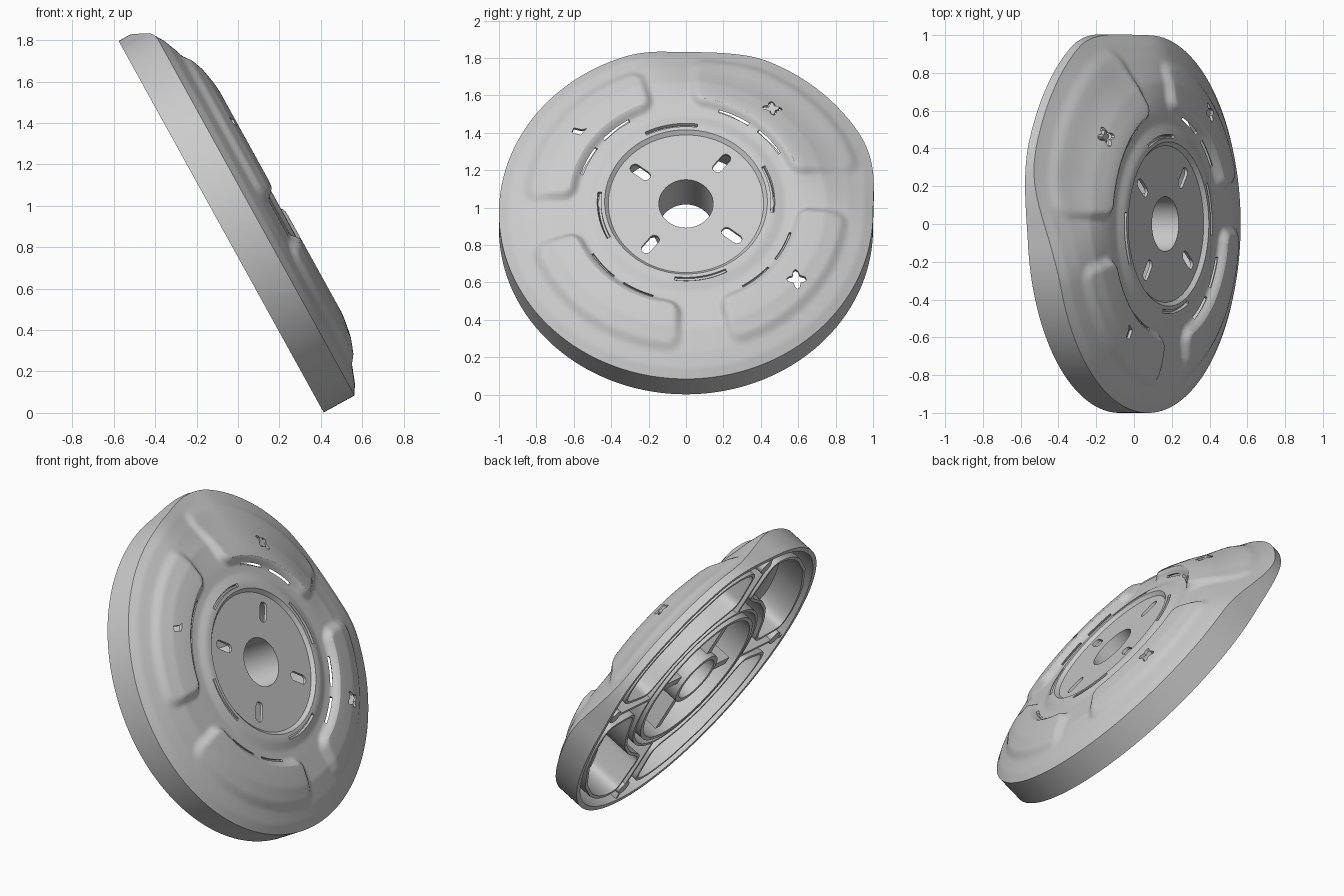
import bpy, bmesh, math
from mathutils import Matrix, Vector

if "Cube" in bpy.data.objects:
    bpy.data.objects.remove(bpy.data.objects["Cube"])

# Single grey plastic
grey = bpy.data.materials.new("plain_grey")
grey.use_nodes = True
grey.diffuse_color = (0.6, 0.6, 0.6, 1)
grey.node_tree.nodes["Principled BSDF"].inputs["Base Color"].default_value = (0.6, 0.6, 0.6, 1)

# Disc frame: local x = world y, local y = up the slope, local z = disc axis
TILT = math.radians(28.9)
S, C = math.sin(TILT), math.cos(TILT)
AXIS = Vector((C, 0, S))
SLOPE = Vector((-S, 0, C)) * 1.012
FRAME = Matrix.Translation((-0.075, 0, 0.888)) @ Matrix(
    ((0, SLOPE.x, AXIS.x), (1, 0, 0), (0, SLOPE.z, AXIS.z))).to_4x4()

N = 288
PADS = [math.radians(52 + 90 * k) for k in range(4)]
GAPS = [math.radians(10 + 90 * k) for k in range(4)]
PROFILE = [(0.145, 0.275), (0.415, 0.275), (0.435, 0.295), (0.47, 0.295), (0.53, 0.275),
           (0.6, 0.272), (0.75, 0.262), (0.87, 0.23), (0.95, 0.2), (1.0, 0.17)]


def turn(a, b):
    return (a - b + math.pi) % (2 * math.pi) - math.pi


def smooth(t):
    t = max(0, min(1, t))
    return t * t * (3 - 2 * t)


def sector(a, centre, flat, fade):
    """One near an angle in degrees, falling to zero beyond it."""
    off = abs(turn(a, math.radians(centre)))
    return smooth((math.radians(flat + fade) - off) / math.radians(fade))


def swell(a, r):
    """Outward bulge of the rim beside the upper pad."""
    return r * (1 + 0.075 * sector(a, 48, 18, 30) * smooth((r - 0.7) / 0.3))


def pad_height(r, a):
    best = 0
    for i, p in enumerate(PADS):
        outer = 0.95 if i == 0 else 0.88
        mid, half = (outer + 0.575) / 2, (outer - 0.575) / 2
        x = abs(r - mid) - half + 0.09
        y = (abs(turn(a, p)) - math.radians(37)) * r + 0.09
        dist = 0.09 - math.hypot(max(x, 0), max(y, 0)) - min(max(x, y), 0)
        tall = 0.04 - 0.02 * smooth((r - 0.6) / 0.28)
        best = max(best, tall * smooth(dist / 0.055))
    return best


def height(r, a):
    for (r0, h0), (r1, h1) in zip(PROFILE, PROFILE[1:]):
        if r <= r1:
            break
    base = h0 + (h1 - h0) * min(1, (r - r0) / (r1 - r0))
    droop = 0.12 * sector(a, 50, 22, 38) * smooth((r - 0.58) / 0.42)
    return base + pad_height(r, a) - droop


def polar(r, a, z):
    r = swell(a, r)
    return (r * math.cos(a), r * math.sin(a), z)


def finish(name, verts, faces, thick=0, cutters=()):
    mesh = bpy.data.meshes.new(name)
    mesh.from_pydata([FRAME @ Vector(v) for v in verts], [], faces)
    mesh.materials.append(grey)
    ob = bpy.data.objects.new(name, mesh)
    bpy.context.collection.objects.link(ob)
    bpy.ops.object.select_all(action='DESELECT')
    bpy.context.view_layer.objects.active = ob
    ob.select_set(True)
    if thick:
        mod = ob.modifiers.new("thickness", 'SOLIDIFY')
        mod.thickness, mod.offset = thick, -1
        bpy.ops.object.modifier_apply(modifier=mod.name)
    for cutter in cutters:
        mod = ob.modifiers.new("cut", 'BOOLEAN')
        mod.operation, mod.object, mod.solver = 'DIFFERENCE', cutter, 'EXACT'
        bpy.ops.object.modifier_apply(modifier=mod.name)
        bpy.data.objects.remove(cutter)
    bpy.ops.object.shade_smooth_by_angle(angle=math.radians(30))
    return ob


def prism(name, outline, z0, z1):
    n = len(outline)
    verts = [(x, y, z) for z in (z0, z1) for x, y in outline]
    faces = [list(range(n))[::-1], list(range(n, 2 * n))]
    faces += [(i, (i + 1) % n, n + (i + 1) % n, n + i) for i in range(n)]
    return finish(name, verts, faces)


def wall(name, path, thick, closed=True, low=0.0):
    """Upright wall along a polar path, reaching the underside of the shell."""
    n = len(path)
    verts = [polar(r, a, low) for r, a in path]
    verts += [polar(r, a, height(r, a) - (0 if r > 0.99 else 0.015)) for r, a in path]
    faces = [(i, (i + 1) % n, n + (i + 1) % n, n + i) for i in range(n if closed else n - 1)]
    return finish(name, verts, faces, thick)


def ring(r, n=144):
    return [(r, 2 * math.pi * i / n) for i in range(n)]


def place(outline, r, a):
    """Move a small outline to a polar position, its x axis radial."""
    c, s = math.cos(a), math.sin(a)
    return [(c * (r + x) - s * y, s * (r + x) + c * y) for x, y in outline]


def star(size, n=32):
    steps = [2 * math.pi * i / n for i in range(n)]
    return [(size * (1 - 0.32 * math.cos(4 * t)) * math.cos(t),
             size * (1 - 0.32 * math.cos(4 * t)) * math.sin(t)) for t in steps]


def capsule(length, radius, n=12):
    pts = []
    for side in (1, -1):
        for i in range(n + 1):
            t = math.pi * (i / n - 0.5)
            pts.append((side * (length + radius * math.cos(t)), side * radius * math.sin(t)))
    return pts


# Domed front shell with raised pads, narrow arc gaps and cut holes
radii = [0.145, 0.24, 0.33, 0.415, 0.435, 0.455, 0.475]
radii += [0.49 + 0.0125 * i for i in range(41)] + [1.0]
verts = [polar(r, 2 * math.pi * i / N, height(r, 2 * math.pi * i / N)) for r in radii for i in range(N)]
faces = []
for j in range(len(radii) - 1):
    rm = (radii[j] + radii[j + 1]) / 2
    for i in range(N):
        a = 2 * math.pi * (i + 0.5) / N
        near_gap = min(abs(turn(a, g)) for g in GAPS)
        near_pad = min(abs(turn(a, p)) for p in PADS)
        if 0.455 < rm < 0.475 and near_gap < 0.3:
            continue
        if 0.577 < rm < 0.59 and 0.06 < near_pad < 0.36:
            continue
        k = (i + 1) % N
        faces.append((j * N + i, (j + 1) * N + i, (j + 1) * N + k, j * N + k))
cutters = [prism("slot_cutter", place(capsule(0.035, 0.027), 0.31, p), 0.1, 0.4) for p in PADS]
cutters += [prism("star_cutter", place(star(0.04), 0.75, PADS[i]), 0.1, 0.5) for i in (0, 3)]
notch = [(-0.03, -0.02), (-0.015, 0.0), (0.03, 0.015), (0.02, 0.045), (-0.03, 0.03)]
cutters.append(prism("notch_cutter", place(notch, 0.72, PADS[1]), 0.1, 0.5))
for c in cutters:
    c.hide_render = True
finish("front_shell", verts, faces, 0.018, cutters)
top = height(0.75, PADS[0])
prism("star_plug", place(star(0.028), 0.75, PADS[0]), top - 0.03, top - 0.002)

# Rim, hub collar and centre tube
wall("outer_rim", ring(1.0, N), 0.03)
wall("hub_collar", ring(0.467), 0.025)
wall("inner_collar", ring(0.52), 0.018, low=0.01)
wall("centre_tube", ring(0.175), 0.03)

# Pocket walls behind the pads, with ribs and bosses between them
for k, p in enumerate(PADS):
    path = []
    for i in range(96):
        t = 2 * math.pi * i / 96
        u, v = (math.copysign(abs(f(t)) ** 0.36, f(t)) for f in (math.cos, math.sin))
        path.append((0.745 + 0.175 * u, p + math.radians(39) * v))
    wall(f"pocket_wall_{k + 1}", path, 0.02, low=0.01)
    g = GAPS[k] - math.radians(3)
    wall(f"outer_rib_{k + 1}", [(0.52 + 0.05 * i, g) for i in range(10)], 0.02, False, 0.01)
    wall(f"hub_rib_{k + 1}", [(0.17 + 0.08 * i, g) for i in range(4)], 0.05, False, 0.03)
    boss = [(0.045 * math.cos(i * math.pi / 10), 0.045 * math.sin(i * math.pi / 10)) for i in range(20)]
    prism(f"rim_boss_{k + 1}", place(boss, 0.89, g), 0.01, 0.13)
